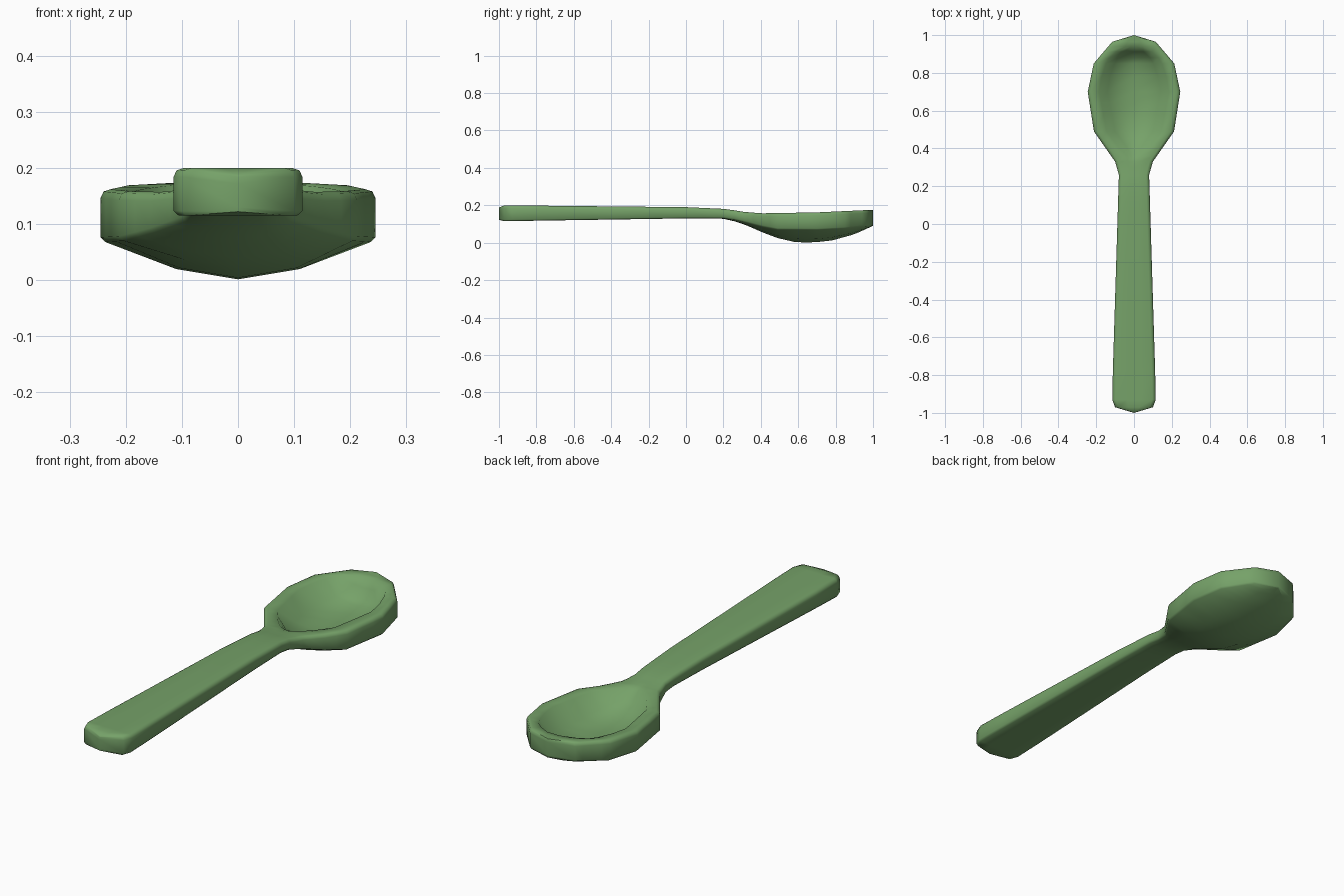
import bpy, bmesh, math

if "Cube" in bpy.data.objects:
    bpy.data.objects.remove(bpy.data.objects["Cube"])


def interp(table, y):
    """Piecewise linear lookup in a list of (y, value)."""
    if y <= table[0][0]:
        return table[0][1]
    for (a, va), (b, vb) in zip(table, table[1:]):
        if y <= b:
            return va + (vb - va) * (y - a) / (b - a)
    return table[-1][1]


# profiles along the spoon: outline, rim height, lower side edge, keel
WIDTH = [(-1, 0), (-.97, .1), (-.93, .115), (-.78, .112), (.26, .08), (.33, .1),
         (.49, .212), (.70, .245), (.85, .213), (.965, .115), (1, 0)]
TOP = [(-1, .188), (-.97, .2), (0, .19), (.22, .18), (.3, .166), (.4, .157),
       (.7, .162), (1, .176)]
SIDE = [(-1, .122), (-.97, .115), (0, .13), (.2, .13), (.27, .12), (.33, .105),
        (.41, .085), (.49, .07), (.7, .068), (.85, .075), (1, .092)]
KEEL = [(-1, .122), (-.97, .115), (0, .13), (.2, .128), (.27, .112), (.33, .09),
        (.41, .055), (.49, .025), (.58, .004), (.67, 0), (.78, .012), (.9, .045), (1, .09)]
# recess: rim half width, and how far the floor sinks
HOLLOW = [(.35, .02), (.41, .085), (.49, .145), (.70, .185), (.82, .165), (.88, .13),
          (.912, .095), (.94, .045), (1, 0)]
SINK = [(.35, 0), (.41, .045), (.49, .08), (.58, .095), (.78, .095), (.85, .087),
        (.88, .075), (.912, .035), (.94, 0)]
STATIONS = [-1, -.97, -.93, -.78, -.4, 0, .12, .2, .26, .3, .33, .36, .41, .45, .49, .58,
            .64, .70, .78, .85, .88, .912, .94, .965, 1]


def half_section(y):
    w, zt, zs, zk = (interp(t, y) for t in (WIDTH, TOP, SIDE, KEEL))
    wi = max(interp(HOLLOW, y), .3 * w) if y < 1 else 0
    wi = min(wi, .78 * w)
    wf = max(wi - .045, .4 * wi)
    d = interp(SINK, y)
    c = min(.018, .2 * w)
    b = min(.008, .1 * w)
    return [(0, zt - d), (wf, zt - .88 * d), (wi, zt - .04 * d), (w - c, zt),
            (w - c * .3, zt - .004), (w, zt - .016), (w, zs + .008), (w - b, zs),
            (.46 * w, zk + .27 * (zs - zk)), (0, zk)]


# spoon: one lofted skin
bm = bmesh.new()
rings = []
for y in STATIONS:
    half = half_section(y)
    loop = half + [(-x, z) for x, z in half[-2:0:-1]]
    rings.append([bm.verts.new((x, y, z)) for x, z in loop])
n = len(rings[0])
for a, b in zip(rings, rings[1:]):
    for i in range(n):
        j = (i + 1) % n
        bm.faces.new((a[i], a[j], b[j], b[i]))
bmesh.ops.remove_doubles(bm, verts=bm.verts, dist=.0005)
bmesh.ops.dissolve_degenerate(bm, edges=bm.edges, dist=.0005)
bmesh.ops.recalc_face_normals(bm, faces=bm.faces)
mesh = bpy.data.meshes.new("spoon")
bm.to_mesh(mesh)
bm.free()
spoon = bpy.data.objects.new("spoon", mesh)
bpy.context.collection.objects.link(spoon)

# colour
green = bpy.data.materials.new("leaf green")
green.diffuse_color = (.18, .36, .14, 1)
green.use_nodes = True
green.node_tree.nodes["Principled BSDF"].inputs["Base Color"].default_value = green.diffuse_color
mesh.materials.append(green)

# smooth shading
bpy.context.view_layer.objects.active = spoon
spoon.select_set(True)
bpy.ops.object.shade_smooth_by_angle(angle=math.radians(60))
